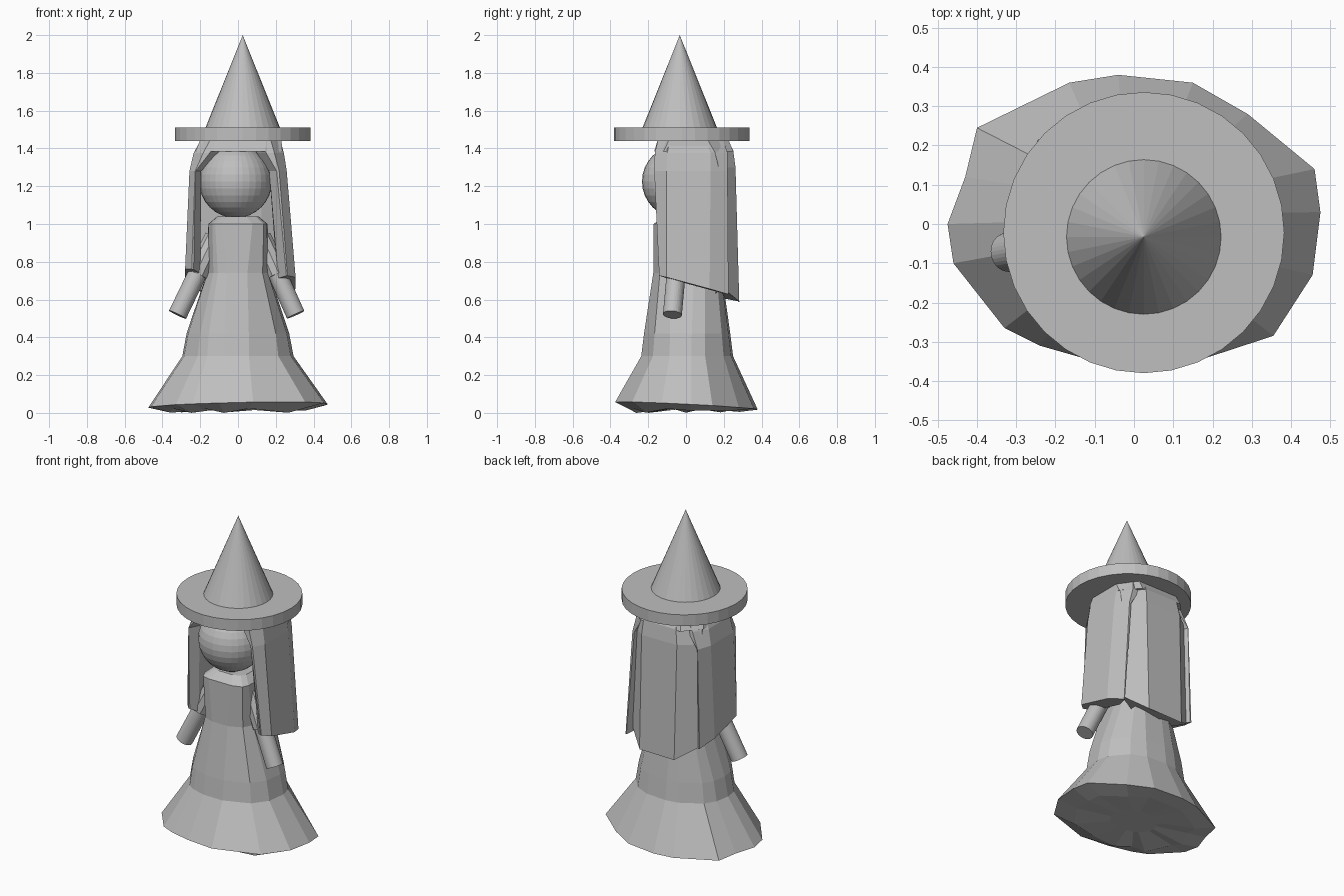
import bpy, bmesh, math
from mathutils import Vector

if "Cube" in bpy.data.objects:
    bpy.data.objects.remove(bpy.data.objects["Cube"])

grey = bpy.data.materials.new("plain grey")
grey.diffuse_color = (0.52, 0.52, 0.52, 1)
grey.use_nodes = True
grey.node_tree.nodes["Principled BSDF"].inputs["Base Color"].default_value = grey.diffuse_color


def finish(name, bm):
    bmesh.ops.recalc_face_normals(bm, faces=bm.faces)
    me = bpy.data.meshes.new(name)
    bm.to_mesh(me)
    bm.free()
    me.materials.append(grey)
    ob = bpy.data.objects.new(name, me)
    bpy.context.collection.objects.link(ob)
    return ob


def loft(name, rings):
    """Skin equal-length rings of points and cap both ends."""
    bm = bmesh.new()
    vs = [[bm.verts.new(p) for p in r] for r in rings]
    n = len(vs[0])
    for a, b in zip(vs, vs[1:]):
        for i in range(n):
            j = (i + 1) % n
            bm.faces.new((a[i], a[j], b[j], b[i]))
    bm.faces.new(vs[0][::-1])
    bm.faces.new(vs[-1])
    return finish(name, bm)


def box_ring(x0, x1, y0, y1, z, cx, cy, cb=None, slope=0.0, tilt=0.0):
    """Chamfered rectangle (cy front, cb back); slope and tilt lean it."""
    cb = cy if cb is None else cb
    pts = [(x0 + cx, y0), (x1 - cx, y0), (x1, y0 + cy), (x1, y1 - cb),
           (x1 - cx, y1), (x0 + cx, y1), (x0, y1 - cb), (x0, y0 + cy)]
    return [(x, y, z + slope * y + tilt * x) for x, y in pts]


def cone(name, a, b, r1, r2, sides):
    a, b = Vector(a), Vector(b)
    bm = bmesh.new()
    bmesh.ops.create_cone(bm, cap_ends=True, segments=sides, radius1=r1,
                          radius2=r2, depth=(b - a).length)
    rot = (b - a).to_track_quat('Z', 'Y').to_matrix()
    for v in bm.verts:
        v.co = rot @ v.co + (a + b) / 2
    return finish(name, bm)


# Dress: uneven hem outline, rising into a boxy bodice
hem = [(0.475, 0.03), (0.46, 0.14), (0.29, 0.28), (0.15, 0.36), (-0.04, 0.38),
       (-0.165, 0.36), (-0.40, 0.245), (-0.43, 0.12), (-0.475, 0), (-0.46, -0.10),
       (-0.33, -0.265), (-0.24, -0.31), (-0.10, -0.35), (0.08, -0.375),
       (0.355, -0.285), (0.455, -0.13)]
angles = [math.atan2(y / 0.375, x / 0.475) for x, y in hem]


def body_ring(z, half_w, front, back, power):
    cy, hy, e = (front + back) / 2, (back - front) / 2, 2 / power
    out = []
    for t in angles:
        c, s = math.cos(t), math.sin(t)
        out.append((half_w * math.copysign(abs(c) ** e, c),
                    cy + hy * math.copysign(abs(s) ** e, s), z))
    return out


loft("dress", [
    [(x * 0.3, y * 0.3, 0.02) for x, y in hem],
    [(x * 0.75, y * 0.75, 0.012 * (1 + math.sin(3 * i))) for i, (x, y) in enumerate(hem)],
    [(x, y, 0.037 - 0.05 * y + 0.02 * x) for x, y in hem],
    body_ring(0.30, 0.295, -0.24, 0.25, 2.2),
    body_ring(0.42, 0.272, -0.225, 0.235, 2.3),
    body_ring(0.74, 0.165, -0.175, 0.19, 3.0),
    body_ring(1.00, 0.157, -0.172, 0.16, 5.0),
    body_ring(1.04, 0.11, -0.12, 0.11, 4.0)])

# Arms with short sleeves
for side, s, hand in (("left", -1, -0.32), ("right", 1, 0.305)):
    wrist, shoulder = Vector((hand, -0.072, 0.52)), Vector((s * 0.122, -0.035, 0.93))
    cone(side + "_arm", wrist, shoulder, 0.05, 0.05, 32)
    cone(side + "_sleeve", wrist.lerp(shoulder, 0.52), shoulder, 0.06, 0.055, 10)

# Head
bm = bmesh.new()
bmesh.ops.create_uvsphere(bm, u_segments=32, v_segments=16, radius=0.193)
bmesh.ops.translate(bm, verts=bm.verts, vec=(-0.013, -0.04, 1.225))
finish("head", bm)

# Hair: crown, two side locks and a long back panel
loft("hair_crown", [
    box_ring(-0.225, 0.235, -0.168, 0.25, 1.385, 0.09, 0.05, 0.10),
    box_ring(-0.20, 0.23, -0.15, 0.225, 1.445, 0.08, 0.06, 0.11),
    box_ring(-0.16, 0.19, -0.12, 0.18, 1.48, 0.08, 0.08)])
loft("right_hair_lock", [
    box_ring(0.213, 0.305, -0.142, 0.225, 0.675, 0.043, 0.04, 0.10, -0.27, 0.05),
    box_ring(0.165, 0.258, -0.168, 0.22, 1.28, 0.04, 0.065, 0.09),
    box_ring(0.10, 0.243, -0.165, 0.22, 1.375, 0.05, 0.065, 0.09),
    box_ring(0.06, 0.225, -0.15, 0.20, 1.44, 0.05, 0.065, 0.09)])
loft("left_hair_lock", [
    box_ring(-0.28, -0.20, -0.142, 0.215, 0.65, 0.035, 0.04, 0.10, -0.27, -0.3),
    box_ring(-0.257, -0.195, -0.168, 0.21, 1.28, 0.03, 0.065, 0.09),
    box_ring(-0.235, -0.10, -0.165, 0.20, 1.375, 0.05, 0.065, 0.09),
    box_ring(-0.20, -0.06, -0.15, 0.19, 1.44, 0.05, 0.065, 0.09)])
back = [box_ring(-0.225, 0.235, 0.15, 0.282, 0.62, 0.11, 0.03, 0.09),
        box_ring(-0.23, 0.235, 0.08, 0.262, 1.30, 0.11, 0.04, 0.09),
        box_ring(-0.215, 0.23, 0.06, 0.25, 1.39, 0.11, 0.04, 0.10),
        box_ring(-0.19, 0.22, 0.04, 0.225, 1.44, 0.10, 0.04, 0.11)]
# the bottom edge drops towards the middle
back[0] = [(x, y, 0.57 + 0.4 * abs(x) - 0.03 * (y > 0.26)) for x, y, z in back[0]]
loft("back_hair", back)

# Hat
cone("hat_brim", (0.025, -0.022, 1.44), (0.025, -0.022, 1.51), 0.358, 0.358, 32)
cone("hat_cone", (0.025, -0.033, 1.51), (0.025, -0.033, 2.0), 0.197, 0.0, 32)
